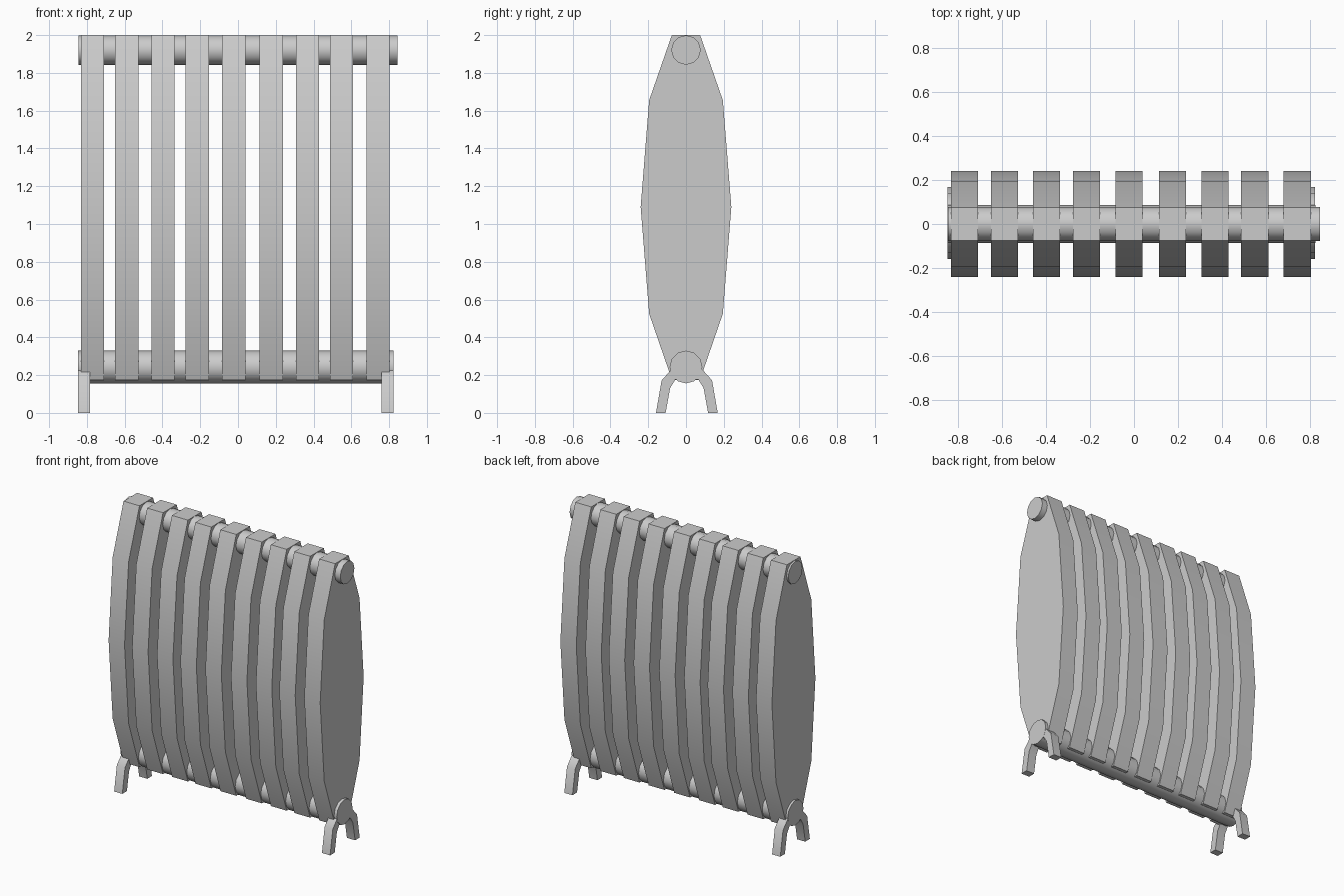
import bpy, bmesh, math

if "Cube" in bpy.data.objects:
    bpy.data.objects.remove(bpy.data.objects["Cube"])


def extrude_x(name, profile, x0, x1):
    """Closed (y, z) profile extruded along x."""
    bm = bmesh.new()
    face = bm.faces.new([bm.verts.new((x0, y, z)) for y, z in profile])
    res = bmesh.ops.extrude_face_region(bm, geom=[face])
    verts = [g for g in res["geom"] if isinstance(g, bmesh.types.BMVert)]
    bmesh.ops.translate(bm, verts=verts, vec=(x1 - x0, 0, 0))
    bmesh.ops.recalc_face_normals(bm, faces=bm.faces[:])
    me = bpy.data.meshes.new(name)
    bm.to_mesh(me)
    bm.free()
    ob = bpy.data.objects.new(name, me)
    bpy.context.collection.objects.link(ob)
    bpy.ops.object.select_all(action='DESELECT')
    ob.select_set(True)
    bpy.context.view_layer.objects.active = ob
    bpy.ops.object.shade_smooth_by_angle(angle=math.radians(35))
    return ob


def circle(z, r, n=12):
    return [(r * math.sin(2 * math.pi * i / n), z + r * math.cos(2 * math.pi * i / n))
            for i in range(n)]


# Radiator columns: faceted lens-shaped slabs
half = [(0.075, 2.0), (0.195, 1.655), (0.24, 1.09), (0.195, 0.525), (0.074, 0.174)]
column = half + [(-y, z) for y, z in reversed(half)]
for i, x in enumerate((-0.832, -0.65, -0.458, -0.277, -0.084, 0.114, 0.306, 0.487, 0.68)):
    extrude_x(f"column_{i + 1}", column, x, x + 0.123)

# Upper and lower connecting pipes
extrude_x("upper_pipe", circle(1.921, 0.078), -0.845, 0.845)
extrude_x("lower_pipe", circle(0.243, 0.087), -0.847, 0.824)

# Bent legs, a front and back leg at each end
leg = [(0.168, 0.0), (0.138, 0.172), (0.088, 0.228), (0.04, 0.25),
       (0.035, 0.18), (0.065, 0.177), (0.093, 0.132), (0.117, 0.0)]
for side, x0, x1 in (("left", -0.846, -0.783), ("right", 0.76, 0.823)):
    extrude_x(f"{side}_back_leg", leg, x0, x1)
    extrude_x(f"{side}_front_leg", [(-y + 0.009 if y > 0.06 else -y, z) for y, z in leg], x0, x1)
